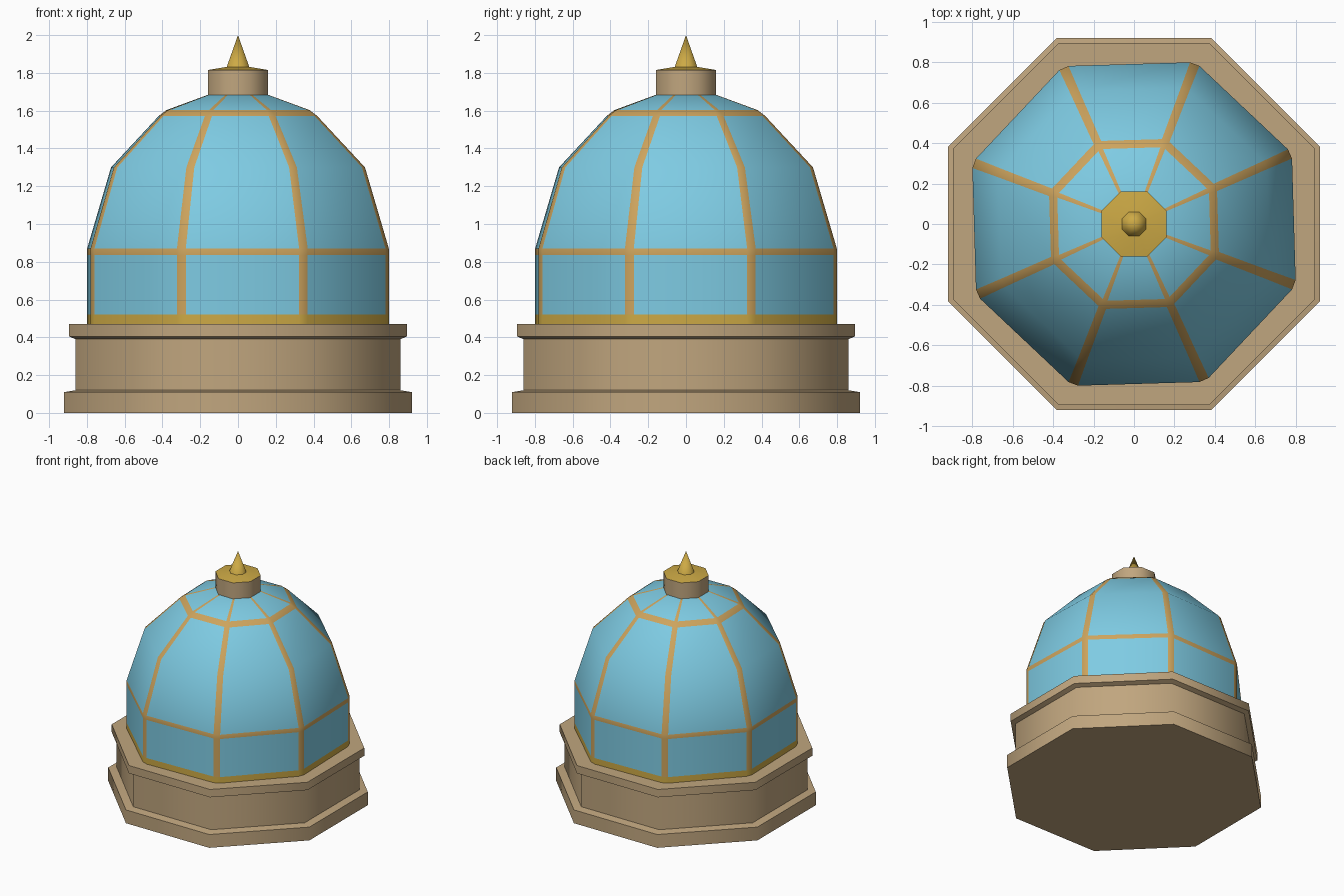
import bpy
import bmesh
from math import radians, sin, cos, tan, pi

cube = bpy.data.objects.get("Cube")
if cube:
    bpy.data.objects.remove(cube, do_unlink=True)


def material(name, rgb):
    m = bpy.data.materials.new(name)
    m.use_nodes = True
    m.diffuse_color = (*rgb, 1)
    m.node_tree.nodes["Principled BSDF"].inputs["Base Color"].default_value = (*rgb, 1)
    return m


STONE = material("sandstone", (0.53, 0.38, 0.21))
BLUE = material("sky_blue", (0.21, 0.60, 0.77))
GOLD = material("gold", (0.61, 0.40, 0.06))
RIB = material("amber_gold", (0.61, 0.37, 0.11))


def ring(apothem, z, turn, rib):
    """Octagon at height z; with a rib width its corners are chamfered."""
    points = []
    half = apothem * tan(pi / 8)
    for i in range(8):
        a = i * pi / 4 + turn
        ends = [half]
        if rib:
            cut = half - rib / (2 * cos(pi / 8))
            ends = [-cut, cut]
        for t in ends:
            points.append((apothem * cos(a) - t * sin(a), apothem * sin(a) + t * cos(a), z))
    return points


def loft(name, profile, mats, rule, smooth, turn=0.0):
    """Stack octagonal rings of (apothem, z, rib width); rule(level, side) picks a material."""
    bm = bmesh.new()
    rings = []
    for apothem, z, rib in profile:
        if apothem == 0:
            rings.append([bm.verts.new((0, 0, z))])
        else:
            rings.append([bm.verts.new(p) for p in ring(apothem, z, turn, rib)])
    for level, (low, high) in enumerate(zip(rings, rings[1:])):
        n = len(low)
        for s in range(n):
            e = (s + 1) % n
            top = [high[0]] if len(high) == 1 else [high[e], high[s]]
            bm.faces.new([low[s], low[e]] + top).material_index = rule(level, s)
    bm.faces.new(rings[0][::-1])
    if len(rings[-1]) > 1:
        bm.faces.new(rings[-1])
    bmesh.ops.recalc_face_normals(bm, faces=bm.faces)
    mesh = bpy.data.meshes.new(name)
    bm.to_mesh(mesh)
    bm.free()
    for m in mats:
        mesh.materials.append(m)
    obj = bpy.data.objects.new(name, mesh)
    bpy.context.collection.objects.link(obj)
    bpy.ops.object.select_all(action='DESELECT')
    obj.select_set(True)
    bpy.context.view_layer.objects.active = obj
    bpy.ops.object.shade_smooth_by_angle(angle=radians(smooth))
    return obj


# Plinth with foot and cornice
loft("base", [(0.92, 0, 0), (0.92, 0.11, 0), (0.86, 0.12, 0), (0.86, 0.39, 0),
              (0.895, 0.405, 0), (0.895, 0.47, 0)],
     [STONE], lambda level, side: 0, 50)

# Dome: odd sides are the corner ribs, some levels are horizontal bands
BANDS = {0: 1, 2: 2, 5: 2}


def dome_colour(level, side):
    if level in BANDS:
        return BANDS[level]
    if side % 2:
        return 2
    return 0


loft("dome", [(0.79, 0.47, 0.05), (0.79, 0.52, 0.05), (0.79, 0.835, 0.05), (0.79, 0.87, 0.05),
              (0.665, 1.30, 0.045), (0.415, 1.572, 0.04), (0.375, 1.603, 0.025),
              (0.155, 1.685, 0.015)],
     [BLUE, GOLD, RIB], dome_colour, 50, radians(1.7))

# Collar with a gold cap
loft("collar", [(0.16, 1.67, 0), (0.16, 1.815, 0), (0.06, 1.832, 0)],
     [STONE, GOLD], lambda level, side: level, 50)

# Spike on top
loft("finial", [(0.062, 1.825, 0), (0, 2.0, 0)], [GOLD], lambda level, side: 0, 50)
